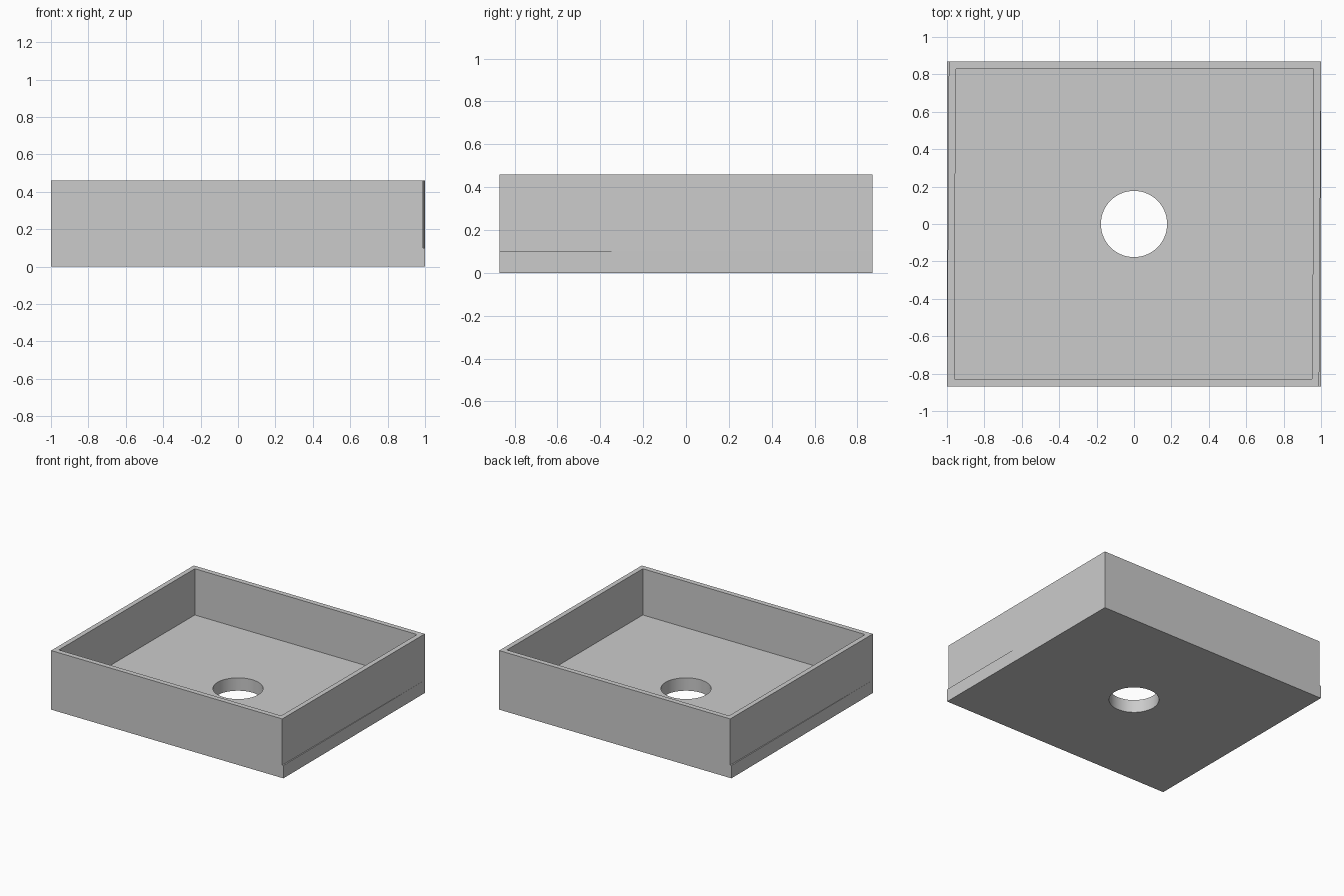
import bpy
from math import cos, sin, pi

if "Cube" in bpy.data.objects:
    bpy.data.objects.remove(bpy.data.objects["Cube"])


def plate(name, outlines, z0, z1):
    """Extrude nested closed outlines (outer, then hole) from z0 to z1."""
    curve = bpy.data.curves.new(name, 'CURVE')
    curve.dimensions = '2D'
    curve.fill_mode = 'BOTH'
    curve.extrude = (z1 - z0) / 2
    for pts in outlines:
        spline = curve.splines.new('POLY')
        spline.points.add(len(pts) - 1)
        for p, (x, y) in zip(spline.points, pts):
            p.co = (x, y, 0, 1)
        spline.use_cyclic_u = True
        spline.use_smooth = False
    obj = bpy.data.objects.new(name, curve)
    bpy.context.collection.objects.link(obj)
    obj.location.z = (z0 + z1) / 2
    bpy.ops.object.select_all(action='DESELECT')
    obj.select_set(True)
    bpy.context.view_layer.objects.active = obj
    bpy.ops.object.convert(target='MESH')
    bpy.ops.object.mode_set(mode='EDIT')
    bpy.ops.mesh.select_all(action='SELECT')
    bpy.ops.mesh.remove_doubles(threshold=0.0001)
    bpy.ops.mesh.normals_make_consistent(inside=False)
    bpy.ops.object.mode_set(mode='OBJECT')
    bpy.ops.object.shade_smooth_by_angle()
    return bpy.context.object


def rect(hx, hy, skew=0.0):
    return [(sx * hx + skew * sy, sy * hy)
            for sx, sy in ((-1, -1), (1, -1), (1, 1), (-1, 1))]


# Floor plate with the round drain hole
hole = [(0.177 * cos(2 * pi * i / 64), 0.177 * sin(2 * pi * i / 64))
        for i in range(64)]
plate("tray_floor", [rect(1.0, 0.87), hole], 0.0, 0.1)

# Thin wall ring, very slightly skewed against the floor
plate("tray_walls", [rect(0.995, 0.87, 0.005), rect(0.957, 0.83, 0.004)], 0.1, 0.46)
